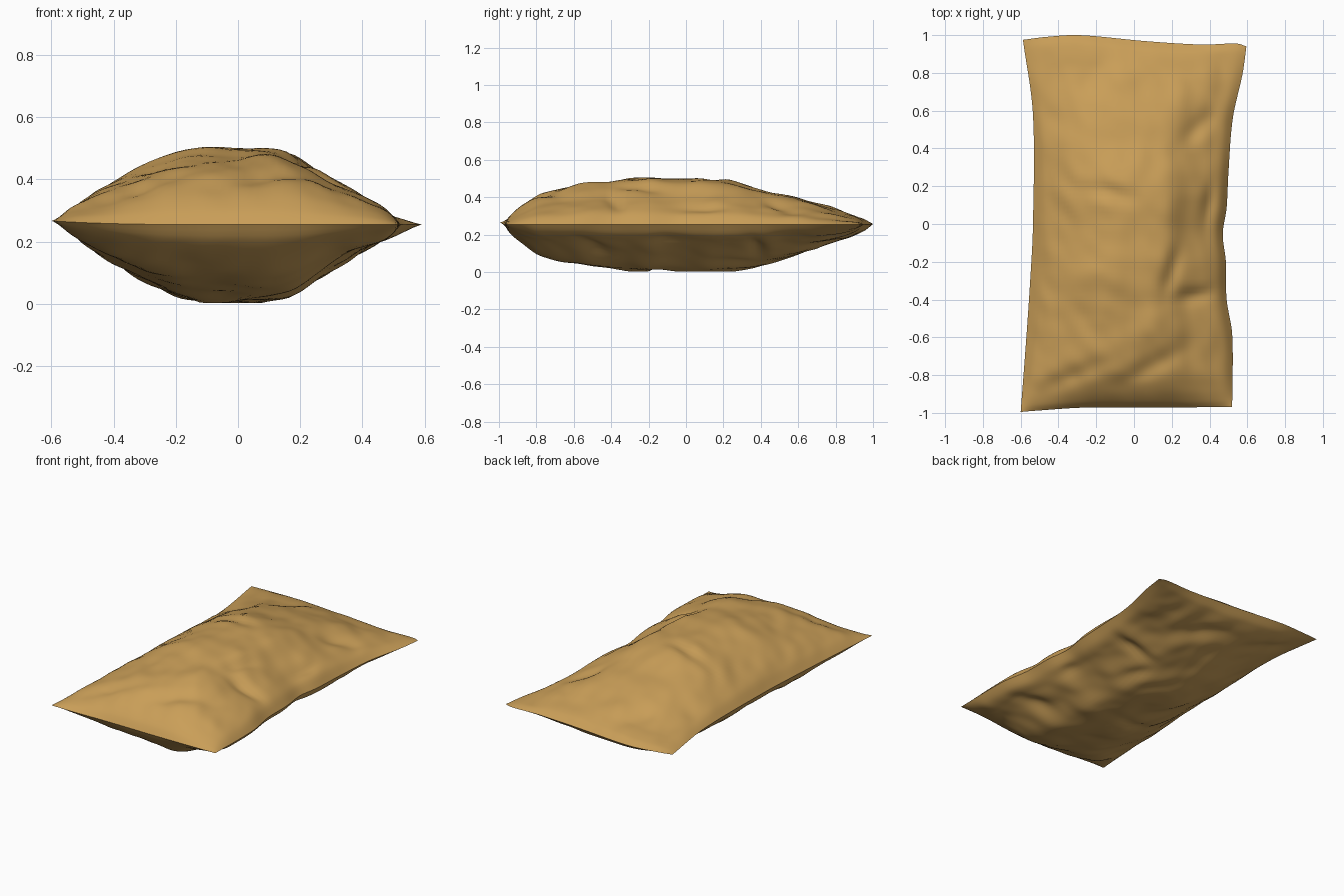
import bpy, bmesh, math
from mathutils import Vector, noise

if "Cube" in bpy.data.objects:
    bpy.data.objects.remove(bpy.data.objects["Cube"], do_unlink=True)

SEAM, HALF = 0.255, 0.25
NX, NY = 56, 96


def curve(points, t):
    """Smooth interpolation through (position, value) pairs."""
    n = len(points)
    t = min(max(t, points[0][0]), points[-1][0])
    i = max(k for k in range(n - 1) if points[k][0] <= t)

    def slope(k):
        a, b = points[max(k - 1, 0)], points[min(k + 1, n - 1)]
        return (b[1] - a[1]) / (b[0] - a[0])

    (t0, v0), (t1, v1) = points[i], points[i + 1]
    d = t1 - t0
    s = (t - t0) / d
    return ((1 + 2 * s) * (1 - s) ** 2 * v0 + s * (1 - s) ** 2 * d * slope(i)
            + s * s * (3 - 2 * s) * v1 + s * s * (s - 1) * d * slope(i + 1))


# Seam outline: x of the sides along v, y of the ends along u
right_edge = [(-1, -.6), (-.6, -.57), (-.3, -.55), (0, -.535), (.6, -.535), (1, -.588)]
left_edge = [(-1, .52), (-.6, .52), (-.4, .49), (-.2, .487), (-.04, .47), (.1, .49),
             (.3, .5), (.6, .523), (.85, .575), (1, .595)]
back_edge = [(-1, .975), (-.8, .99), (-.5, 1), (.1, .968), (.6, .95), (.92, .955), (1, .94)]
front_edge = [(-1, -.995), (-.85, -.988), (-.4, -.972), (.3, -.972), (1, -.968)]

# Puffed thickness across and along the sack
across = [(-1, 0), (-.9, .25), (-.73, .5), (-.55, .71), (-.36, .89), (-.18, .99), (0, 1),
          (.2, 1), (.4, .9), (.6, .62), (.8, .38), (.92, .22), (1, 0)]
top_along = [(-1, 0), (-.97, .18), (-.9, .42), (-.8, .64), (-.6, .82), (-.4, .92), (-.25, 1),
             (0, .97), (.2, .97), (.4, .78), (.6, .58), (.8, .34), (.95, .14), (1, 0)]
bottom_along = [(-1, 0), (-.97, .18), (-.9, .4), (-.8, .64), (-.6, .81), (-.25, 1), (0, .96),
                (.2, .99), (.4, .87), (.6, .64), (.8, .42), (.95, .17), (1, 0)]

# Creases: x, y, angle, length, width, depth
creases = [(-.15, .17, -.2, .16, .045, .022), (.2, -.25, 1.3, .13, .04, .025),
           (.32, -.38, .2, .12, .04, .025), (.33, .5, .8, .12, .05, .022),
           (.1, -.75, .5, .2, .05, .02), (-.3, -.8, .4, .18, .05, .018),
           (-.2, .8, 1, .1, .06, .014), (.4, .12, 1.4, .1, .04, .02)]


def wrinkle(x, y, side):
    """Soft lumps plus pressed creases."""
    w = 0.016 * noise.noise(Vector((x * 5, y * 4, side * 7.3)))
    w += 0.009 * noise.noise(Vector((x * 11 + y * 3, y * 8, side * 3.1)))
    for cx, cy, ang, length, width, depth in creases:
        dx, dy = x - cx, y * side - cy
        a = (dx * math.cos(ang) + dy * math.sin(ang)) / length
        b = (dy * math.cos(ang) - dx * math.sin(ang)) / width
        w -= depth * math.exp(-a * a - b * b)
    return w


def sack_point(i, j, side):
    # Rows bunch towards the seam so that the rim stays crisp
    u = math.sin((2 * i / NX - 1) * math.pi / 2) * .5 + (2 * i / NX - 1) * .5
    v = math.sin((2 * j / NY - 1) * math.pi / 2) * .5 + (2 * j / NY - 1) * .5
    xl, xr = curve(right_edge, v), curve(left_edge, v)
    yf, yb = curve(front_edge, u), curve(back_edge, u)
    x = xl + (xr - xl) * (u + 1) / 2
    y = yf + (yb - yf) * (v + 1) / 2
    z = SEAM + .012 * max(0, -u) ** 3
    along = curve(top_along if side > 0 else bottom_along, v)
    thick = max(curve(across, u), 0) ** (1 - .25 * abs(v) ** 3) * max(along, 0)
    fade = min(1, 5 * (1 - abs(u))) * min(1, 6 * (1 - abs(v)))
    height = HALF * thick + fade * wrinkle(x, y, side)
    height = min(max(height, 0), .252)
    return (x, y, z + side * height)


# Fabric colour
fabric = bpy.data.materials.new("tan fabric")
fabric.use_nodes = True
TAN = (0.59, 0.345, 0.098, 1)
fabric.diffuse_color = TAN
bsdf = fabric.node_tree.nodes["Principled BSDF"]
bsdf.inputs["Base Color"].default_value = TAN
bsdf.inputs["Roughness"].default_value = 0.8

# Stuffed sack: upper and lower sheets joined along the seam
bm = bmesh.new()
for side in (1, -1):
    grid = [[bm.verts.new(sack_point(i, j, side)) for i in range(NX + 1)]
            for j in range(NY + 1)]
    for j in range(NY):
        for i in range(NX):
            quad = [grid[j][i], grid[j][i + 1], grid[j + 1][i + 1], grid[j + 1][i]]
            bm.faces.new(quad if side > 0 else quad[::-1])
bmesh.ops.remove_doubles(bm, verts=bm.verts, dist=0.0005)
bmesh.ops.recalc_face_normals(bm, faces=bm.faces)
mesh = bpy.data.meshes.new("stuffed_sack")
bm.to_mesh(mesh)
bm.free()
mesh.materials.append(fabric)
sack = bpy.data.objects.new("stuffed_sack", mesh)
bpy.context.collection.objects.link(sack)

# Smooth cloth with a sharp seam
bpy.context.view_layer.objects.active = sack
sack.select_set(True)
bpy.ops.object.shade_smooth_by_angle(angle=math.radians(60))
